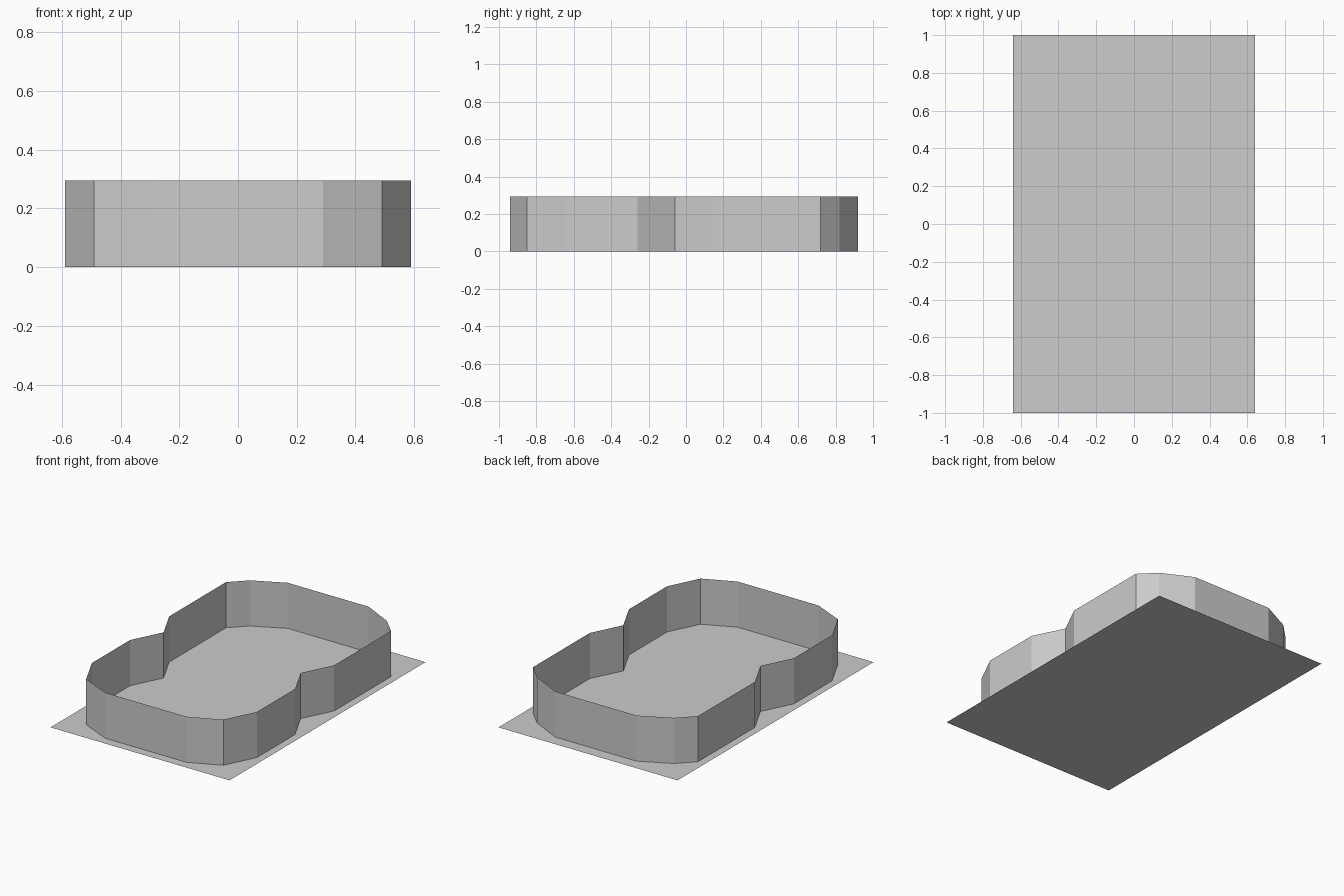
import bpy
import bmesh

cube = bpy.data.objects.get("Cube")
if cube:
    bpy.data.objects.remove(cube, do_unlink=True)

WALL_HEIGHT = 0.295

# One plain grey for everything
grey = bpy.data.materials.new("light_grey")
grey.use_nodes = True
colour = (0.604, 0.604, 0.604, 1.0)
grey.diffuse_color = colour
grey.node_tree.nodes["Principled BSDF"].inputs["Base Color"].default_value = colour


def add_object(name, bm):
    mesh = bpy.data.meshes.new(name)
    bm.to_mesh(mesh)
    bm.free()
    mesh.materials.append(grey)
    obj = bpy.data.objects.new(name, mesh)
    bpy.context.collection.objects.link(obj)
    return obj


# Floor: thin rectangular sheet
bm = bmesh.new()
corners = [(-0.64, -1), (0.64, -1), (0.64, 1), (-0.64, 1)]
bm.faces.new([bm.verts.new((x, y, 0)) for x, y in corners])
add_object("floor_sheet", bm)

# Rim wall: half outline from front to back, mirrored into a closed waisted loop
half = [(0.29, -0.94), (0.49, -0.85), (0.59, -0.65), (0.59, -0.26), (0.49, -0.06),
        (0.59, 0.14), (0.59, 0.72), (0.49, 0.82), (0.29, 0.92)]
outline = half + [(-x, y) for x, y in reversed(half)]

bm = bmesh.new()
lower = [bm.verts.new((x, y, 0)) for x, y in outline]
upper = [bm.verts.new((x, y, WALL_HEIGHT)) for x, y in outline]
for i in range(len(outline)):
    j = (i + 1) % len(outline)
    bm.faces.new((lower[i], lower[j], upper[j], upper[i]))
add_object("rim_wall", bm)
